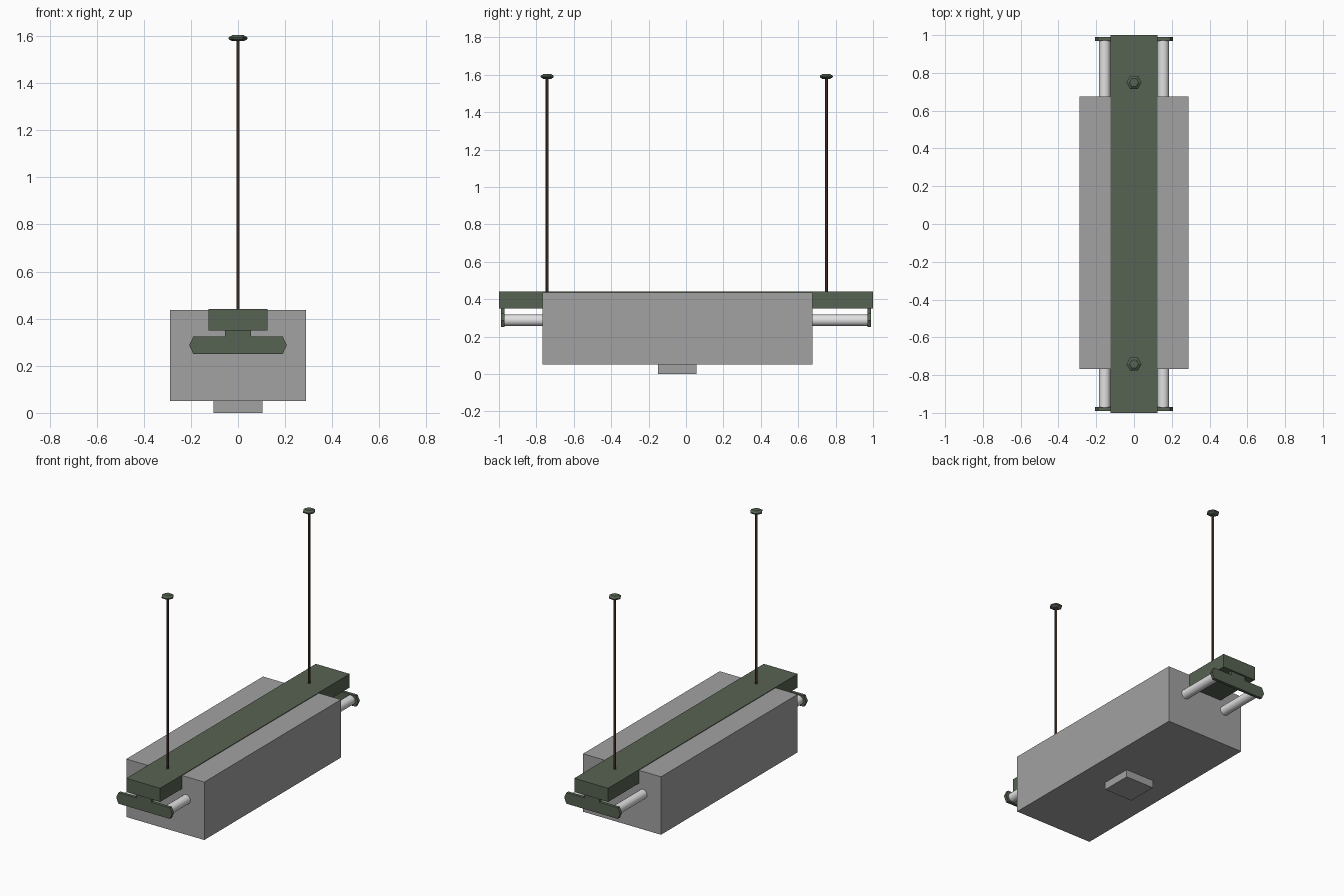
import bpy, bmesh, math
from mathutils import Matrix

if "Cube" in bpy.data.objects:
    bpy.data.objects.remove(bpy.data.objects["Cube"])


def material(name, rgb):
    m = bpy.data.materials.new(name)
    m.diffuse_color = (*rgb, 1)
    m.use_nodes = True
    m.node_tree.nodes["Principled BSDF"].inputs["Base Color"].default_value = m.diffuse_color
    return m


GREEN = material("dull green metal", (0.095, 0.125, 0.085))
GREY = material("mid grey", (0.36, 0.36, 0.36))
WHITE = material("tube white", (0.75, 0.75, 0.75))
BROWN = material("dark brown cord", (0.075, 0.04, 0.025))


def finish(name, bm, mat):
    bmesh.ops.recalc_face_normals(bm, faces=bm.faces)
    me = bpy.data.meshes.new(name)
    bm.to_mesh(me)
    bm.free()
    me.materials.append(mat)
    ob = bpy.data.objects.new(name, me)
    bpy.context.collection.objects.link(ob)
    return ob


def box(name, lo, hi, mat):
    bm = bmesh.new()
    bmesh.ops.create_cube(bm, size=1)
    for v in bm.verts:
        v.co = [(a + b) / 2 + c * (b - a) for a, b, c in zip(lo, hi, v.co)]
    return finish(name, bm, mat)


def cylinder(name, r, length, sides, centre, mat, along_y=False):
    bm = bmesh.new()
    m = Matrix.Translation(centre)
    if along_y:
        m = m @ Matrix.Rotation(math.pi / 2, 4, 'X')
    bmesh.ops.create_cone(bm, cap_ends=True, segments=sides, radius1=r, radius2=r,
                          depth=length, matrix=m)
    if along_y:
        for f in bm.faces:
            f.smooth = len(f.verts) == 4
    return finish(name, bm, mat)


# Lamp body, box around it and the small plate underneath
box("top_housing", (-0.125, -1, 0.35), (0.125, 1, 0.441), GREEN)
box("grey_box", (-0.288, -0.767, 0.05), (0.288, 0.675, 0.437), GREY)
box("bottom_plate", (-0.104, -0.15, 0), (0.104, 0.055, 0.05), GREY)

# Tubes
for side, x in (("left", -0.155), ("right", 0.155)):
    cylinder("tube_" + side, 0.031, 1.95, 16, (x, 0, 0.287), WHITE, True)

# End holders: T-shaped profile with pointed ends
half = [(0.055, 0.352), (0.055, 0.324), (0.19, 0.324), (0.207, 0.287), (0.19, 0.25)]
profile = half + [(-x, z) for x, z in reversed(half)]
for end, y in (("front", -0.99), ("back", 0.97)):
    bm = bmesh.new()
    face = bm.faces.new([bm.verts.new((x, y, z)) for x, z in profile])
    ext = bmesh.ops.extrude_face_region(bm, geom=[face])
    for v in ext["geom"]:
        if isinstance(v, bmesh.types.BMVert):
            v.co.y += 0.02
    finish("tube_holder_" + end, bm, GREEN)

# Hanging cords with six-sided ceiling caps
for end, y in (("front", -0.742), ("back", 0.75)):
    cylinder("cord_" + end, 0.008, 1.15, 6, (0, y, 1.015), BROWN)
    bm = bmesh.new()
    rings = []
    for r, z in ((0.024, 1.578), (0.04, 1.587), (0.04, 1.594), (0.024, 1.604)):
        rings.append([bm.verts.new((r * math.cos(i * math.pi / 3),
                                    y + r * math.sin(i * math.pi / 3), z)) for i in range(6)])
    for a, b in zip(rings, rings[1:]):
        for i in range(6):
            bm.faces.new((a[i], a[(i + 1) % 6], b[(i + 1) % 6], b[i]))
    bm.faces.new(rings[0])
    bm.faces.new(rings[-1])
    finish("ceiling_cap_" + end, bm, GREEN)
